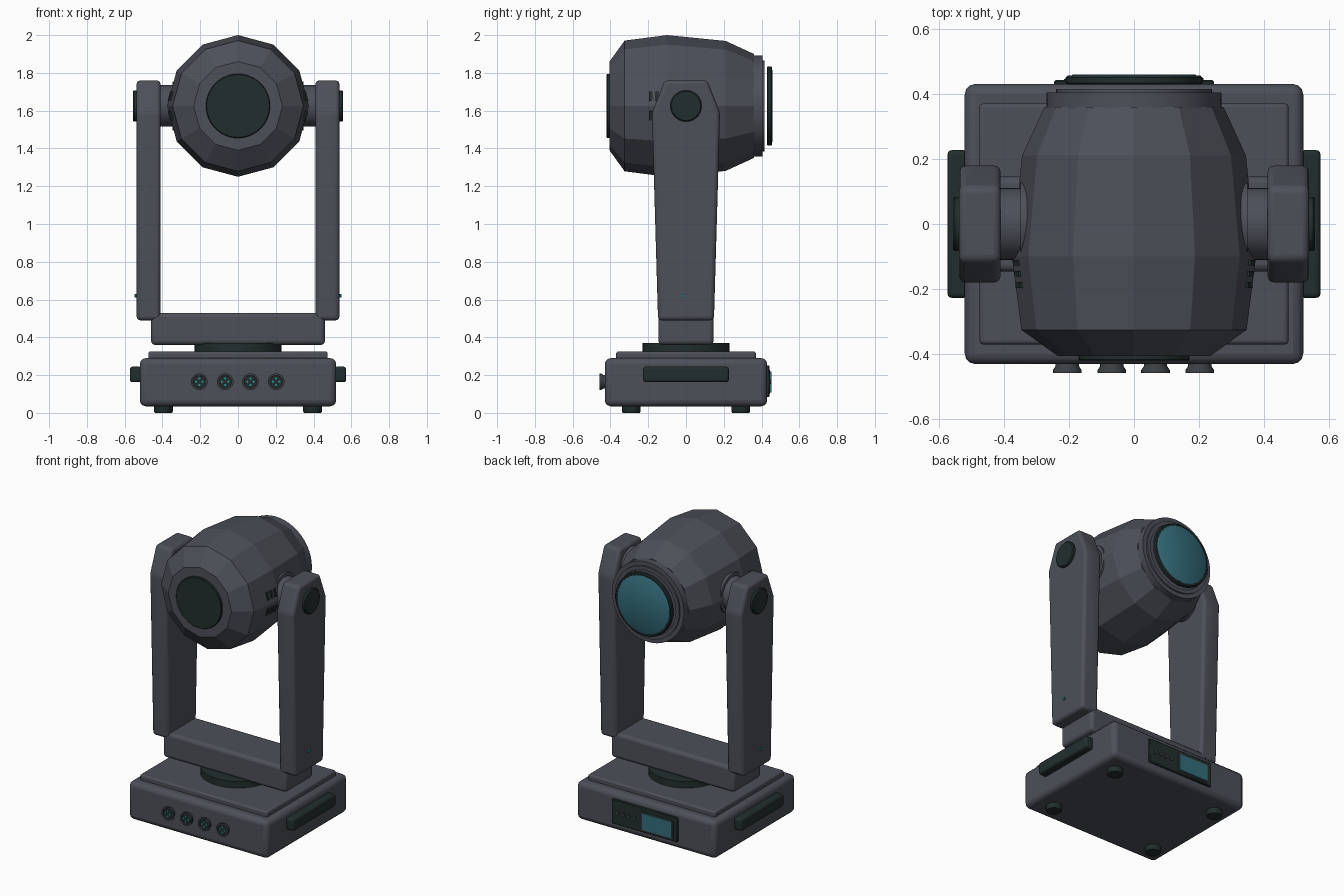
import bpy, bmesh, math
from mathutils import Matrix, Vector

if "Cube" in bpy.data.objects:
    bpy.data.objects.remove(bpy.data.objects["Cube"])


def material(name, rgb):
    m = bpy.data.materials.new(name)
    m.diffuse_color = (*rgb, 1)
    m.use_nodes = True
    m.node_tree.nodes["Principled BSDF"].inputs["Base Color"].default_value = m.diffuse_color
    return m


GREY = material("housing grey", (0.074, 0.080, 0.100))
DARK = material("rubber black", (0.016, 0.027, 0.027))
TEAL = material("lens teal", (0.034, 0.155, 0.200))
PIN = material("indicator cyan", (0.02, 0.30, 0.32))
MID = material("button grey", (0.045, 0.052, 0.058))

AXIS = {'X': Matrix.Rotation(math.pi / 2, 4, 'Y'),
        'Y': Matrix.Rotation(-math.pi / 2, 4, 'X'),
        'Z': Matrix.Identity(4)}
HEAD_Z = 1.625


def finish(name, bm, mat, bevel=0, segments=3, smooth=True):
    bmesh.ops.recalc_face_normals(bm, faces=bm.faces)
    me = bpy.data.meshes.new(name)
    bm.to_mesh(me)
    bm.free()
    me.materials.append(mat)
    ob = bpy.data.objects.new(name, me)
    bpy.context.collection.objects.link(ob)
    if bevel:
        b = ob.modifiers.new("bevel", 'BEVEL')
        b.width, b.segments, b.limit_method = bevel, segments, 'ANGLE'
        b.angle_limit = math.radians(20)
    if smooth:
        bpy.ops.object.select_all(action='DESELECT')
        ob.select_set(True)
        bpy.context.view_layer.objects.active = ob
        bpy.ops.object.shade_smooth_by_angle(angle=math.radians(35))
    return ob


def box(name, lo, hi, mat, bevel=0, segments=3):
    bm = bmesh.new()
    bmesh.ops.create_cube(bm, size=1)
    lo, hi = Vector(lo), Vector(hi)
    bmesh.ops.scale(bm, vec=hi - lo, verts=bm.verts)
    bmesh.ops.translate(bm, vec=(lo + hi) / 2, verts=bm.verts)
    return finish(name, bm, mat, bevel, segments)


def lathe(name, profile, centre, axis, mat, sides=40, smooth=True):
    """Revolve (distance along axis, radius) pairs, closing both ends."""
    bm = bmesh.new()
    rings = []
    for d, r in profile:
        rings.append([bm.verts.new((r * math.cos(2 * math.pi * i / sides),
                                    r * math.sin(2 * math.pi * i / sides), d))
                      for i in range(sides)])
    for a, b in zip(rings, rings[1:]):
        for i in range(sides):
            j = (i + 1) % sides
            bm.faces.new((a[i], a[j], b[j], b[i]))
    bm.faces.new(rings[0])
    bm.faces.new(rings[-1])
    bm.transform(Matrix.Translation(centre) @ AXIS[axis])
    return finish(name, bm, mat, smooth=smooth)


# Base housing, top plate and feet
box("base", (-0.52, -0.43, 0.035), (0.52, 0.43, 0.29), GREY, 0.032)
box("base_top_plate", (-0.475, -0.37, 0.28), (0.475, 0.37, 0.325), GREY, 0.012)
for sx in (-1, 1):
    for sy in (-1, 1):
        lathe("foot", [(0, 0.045), (0.008, 0.05), (0.045, 0.05)],
              (sx * 0.395, sy * 0.29, 0), 'Z', DARK, 24)
    # Carry handle
    x0, x1 = sorted((sx * 0.51, sx * 0.573))
    box("side_handle", (x0, -0.227, 0.163), (x1, 0.227, 0.245), DARK, 0.014)

# Front sockets with pins
for x in (-0.205, -0.068, 0.066, 0.202):
    c = (x, -0.425, 0.165)
    lathe("socket", [(0, 0.036), (-0.012, 0.036), (-0.024, 0.044), (-0.033, 0.044),
                     (-0.033, 0.034), (-0.026, 0.032)], c, 'Y', MID, 24)
    lathe("socket_core", [(-0.02, 0.03), (-0.029, 0.03)], c, 'Y', DARK, 20)
    for dx, dz in ((-0.017, 0), (0.017, 0), (0, 0.017), (0, -0.017)):
        lathe("socket_pin", [(-0.028, 0.006), (-0.032, 0.006)],
              (x + dx, -0.425, 0.165 + dz), 'Y', PIN, 8)

# Rear control panel with display and buttons
box("control_panel", (-0.245, 0.42, 0.085), (0.245, 0.442, 0.25), DARK, 0.004, 1)
box("display_frame", (-0.215, 0.44, 0.10), (0.02, 0.446, 0.226), MID)
box("display", (-0.207, 0.44, 0.108), (0.012, 0.452, 0.218), TEAL)
for i in range(4):
    x = 0.075 + i * 0.042
    lathe("menu_button", [(0, 0.013), (0.009, 0.013)], (x, 0.44, 0.165), 'Y', MID, 12)

# Turntable and yoke crossbar
lathe("turntable", [(0.31, 0.23), (0.37, 0.23)], (0, 0, 0), 'Z', DARK, 48)
box("yoke_crossbar", (-0.46, -0.146, 0.36), (0.46, 0.146, 0.53), GREY, 0.022)

# Yoke arms with pivot hubs, caps and indicator lamps
ARM = [(-0.148, 0.49), (0.148, 0.49), (0.18, 1.59), (0.113, 1.76),
       (-0.113, 1.76), (-0.18, 1.59)]
for s in (-1, 1):
    bm = bmesh.new()
    inner = [bm.verts.new((s * 0.41, y, z)) for y, z in ARM]
    outer = [bm.verts.new((s * 0.537, y, z)) for y, z in ARM]
    bm.faces.new(inner)
    bm.faces.new(outer)
    for i in range(6):
        j = (i + 1) % 6
        bm.faces.new((inner[i], inner[j], outer[j], outer[i]))
    finish("yoke_arm", bm, GREY, 0.02)
    lathe("pivot_hub", [(s * 0.30, 0.11), (s * 0.42, 0.11)], (0, 0, HEAD_Z), 'X', GREY)
    lathe("pivot_collar", [(s * 0.30, 0.13), (s * 0.348, 0.13)],
          (0, 0, HEAD_Z), 'X', GREY)
    lathe("pivot_cap", [(s * 0.52, 0.083), (s * 0.55, 0.083), (s * 0.556, 0.077)],
          (0, 0, HEAD_Z), 'X', DARK)
    lathe("arm_lamp", [(s * 0.53, 0.009), (s * 0.548, 0.009)],
          (0, -0.018, 0.62), 'X', PIN, 10)

# Faceted head shell, front cap and stepped lens rings
lathe("head_shell", [(-0.405, 0.235), (-0.325, 0.346), (-0.10, 0.375),
                     (0.21, 0.344), (0.36, 0.275)],
      (0, 0, HEAD_Z), 'Y', GREY, 12, smooth=False)
lathe("head_cap", [(-0.39, 0.17), (-0.416, 0.17), (-0.42, 0.166)],
      (0, 0, HEAD_Z), 'Y', DARK, 48)
lathe("lens_bezel", [(0.34, 0.268), (0.404, 0.268), (0.404, 0.24), (0.415, 0.24),
                     (0.415, 0.215), (0.408, 0.213)], (0, 0, HEAD_Z), 'Y', GREY, 48)
lathe("lens_rim", [(0.428, 0.204), (0.433, 0.21), (0.45, 0.21), (0.456, 0.204),
                   (0.456, 0.195), (0.452, 0.193)], (0, 0, HEAD_Z), 'Y', DARK, 48)
lathe("lens", [(0.44, 0.194), (0.455, 0.194), (0.459, 0.188)],
      (0, 0, HEAD_Z), 'Y', TEAL, 48)

# Vent slots on both sides of the head, two rows of three
for s in (-1, 1):
    for row in (-1, 1):
        for k, y in enumerate((-0.187, -0.153, -0.119)):
            bm = bmesh.new()
            bmesh.ops.create_cube(bm, size=1)
            bmesh.ops.scale(bm, vec=(0.012, 0.018, 0.05), verts=bm.verts)
            x = 0.351 + 0.0045 * k
            bm.transform(Matrix.Translation((s * x, y, HEAD_Z + row * 0.052))
                         @ Matrix.Rotation(-s * row * math.radians(15), 4, 'Y'))
            finish("vent_slot", bm, DARK, smooth=False)
